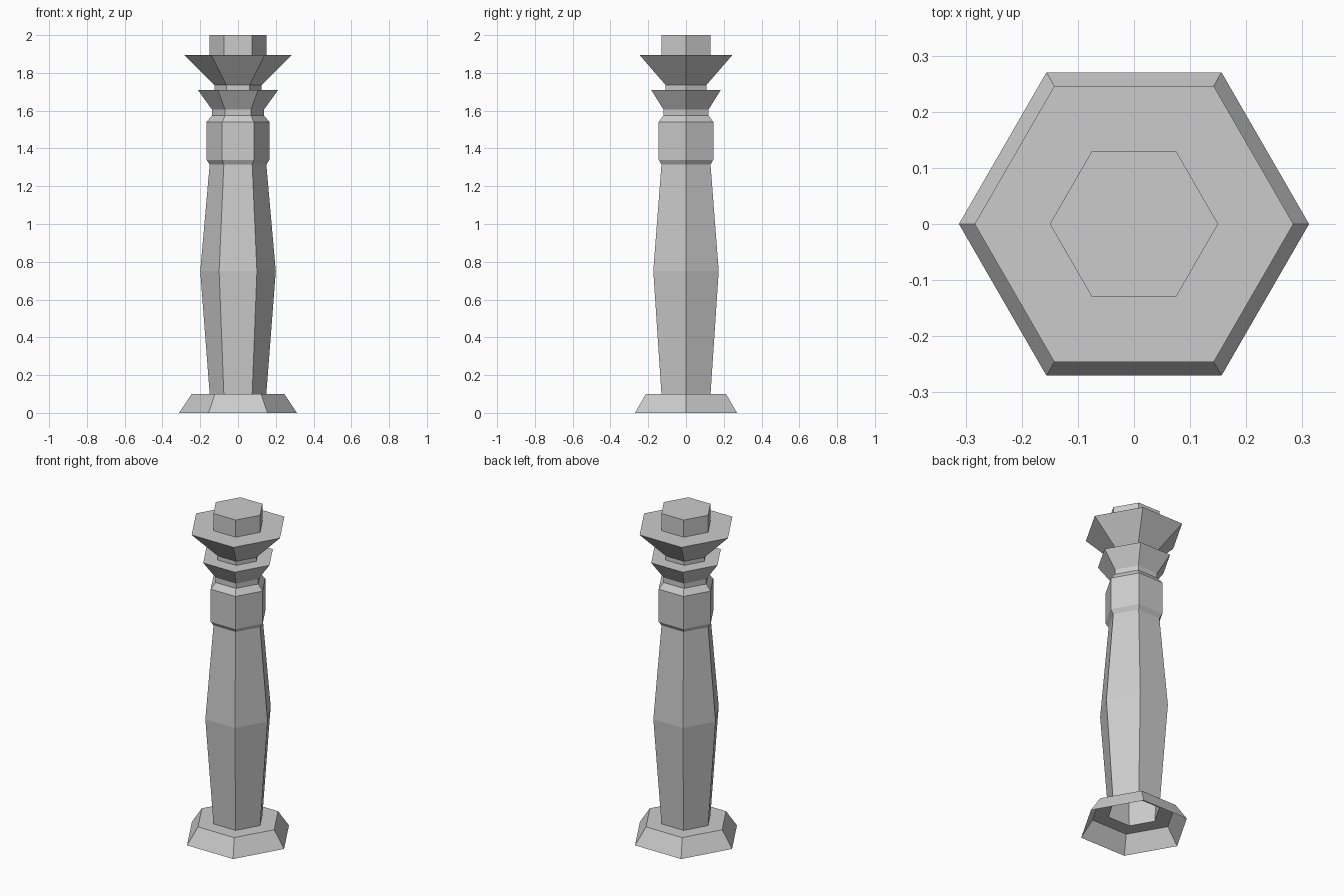
import bpy, bmesh
from math import cos, sin, pi

if "Cube" in bpy.data.objects:
    bpy.data.objects.remove(bpy.data.objects["Cube"])

SIDES = 6

# (radius, height) profile of the pillar, from the open foot up to the top block
profile = [
    (0.312, 0.0), (0.245, 0.10),                  # flared foot
    (0.15, 0.10), (0.20, 0.75), (0.15, 1.315),    # swelling shaft
    (0.167, 1.34), (0.167, 1.54),                 # collar
    (0.137, 1.575), (0.137, 1.605),               # lower neck
    (0.213, 1.71), (0.124, 1.71),                 # lower flare
    (0.124, 1.735), (0.284, 1.895),               # upper flare
    (0.15, 1.895), (0.15, 2.0),                   # top block
]

bm = bmesh.new()
rings = [[bm.verts.new((r * cos(2 * pi * i / SIDES), r * sin(2 * pi * i / SIDES), z))
          for i in range(SIDES)] for r, z in profile]

# Skin neighbouring rings and close only the top (the foot is hollow)
for low, high in zip(rings, rings[1:]):
    for i in range(SIDES):
        j = (i + 1) % SIDES
        bm.faces.new((low[i], low[j], high[j], high[i]))
bm.faces.new(rings[-1])

mesh = bpy.data.meshes.new("pillar")
bm.to_mesh(mesh)
bm.free()
bpy.context.collection.objects.link(bpy.data.objects.new("pillar", mesh))
